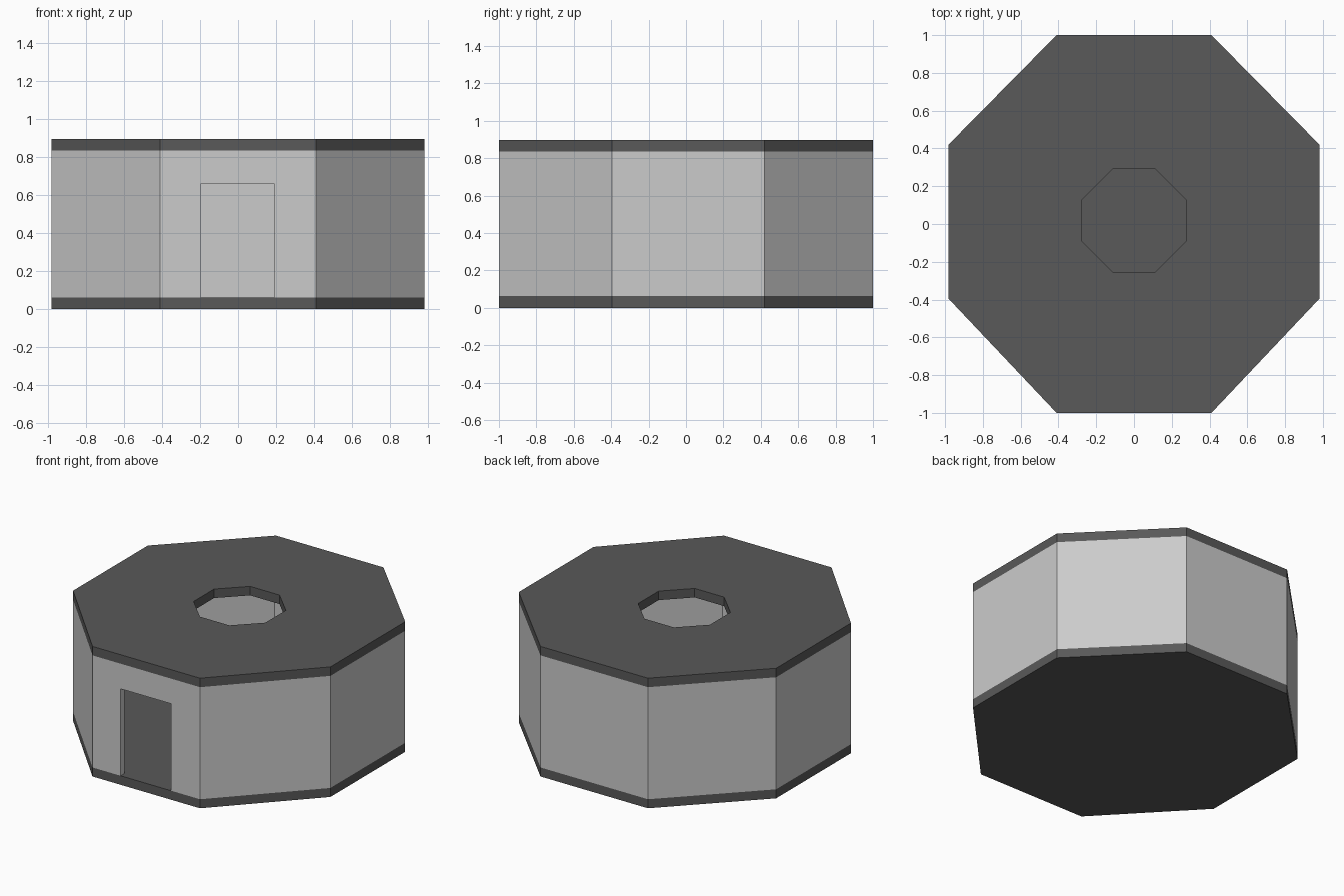
import bpy

if "Cube" in bpy.data.objects:
    bpy.data.objects.remove(bpy.data.objects["Cube"])

BASE, EAVE, TOP = 0.062, 0.835, 0.897   # floor top, wall top, roof top
WALL = 0.957                            # inner wall outline scale


def octagon(right_half):
    """Mirror the right-hand points (listed front to back) into a full loop."""
    return right_half + [(-x, y) for x, y in reversed(right_half)]


outer = octagon([(0.41, -1.0), (0.982, -0.395), (0.982, 0.42), (0.41, 1.0)])
inner = [(x * WALL, y * WALL) for x, y in outer]
skylight = octagon([(0.112, -0.255), (0.274, -0.093), (0.274, 0.13), (0.112, 0.292)])

dark = bpy.data.materials.new("dark_grey")
dark.diffuse_color = (0.1, 0.1, 0.1, 1)
dark.use_nodes = True
dark.node_tree.nodes["Principled BSDF"].inputs["Base Color"].default_value = dark.diffuse_color


def prism(name, loop, z0, z1, hole=None, mat=None):
    """Extrude a loop between two heights, optionally with a matching hole."""
    n = len(loop)
    loops = [loop] + ([hole] if hole else [])
    verts = [(x, y, z) for lp in loops for z in (z0, z1) for x, y in lp]
    faces = []
    for i in range(n):
        j = (i + 1) % n
        faces.append((i, j, n + j, n + i))
        if hole:
            faces += [(2*n + j, 2*n + i, 3*n + i, 3*n + j),
                      (n + i, n + j, 3*n + j, 3*n + i),
                      (j, i, 2*n + i, 2*n + j)]
    if not hole:
        faces += [tuple(reversed(range(n))), tuple(range(n, 2 * n))]
    mesh = bpy.data.meshes.new(name)
    mesh.from_pydata(verts, [], faces)
    if mat:
        mesh.materials.append(mat)
    obj = bpy.data.objects.new(name, mesh)
    bpy.context.collection.objects.link(obj)
    return obj


# Floor slab, wall ring and roof slab with skylight
prism("floor", outer, 0, BASE, mat=dark)
walls = prism("walls", outer, BASE, EAVE, hole=inner)
prism("roof", outer, EAVE, TOP, hole=skylight, mat=dark)

# Doorway cut through the front wall, down to the floor
cutter = prism("doorway_cutter",
               [(-0.195, -1.1), (0.19, -1.1), (0.19, -0.85), (-0.195, -0.85)],
               BASE - 0.05, 0.662)
cutter.hide_render = True
cutter.display_type = 'WIRE'
cut = walls.modifiers.new("doorway", 'BOOLEAN')
cut.operation = 'DIFFERENCE'
cut.solver = 'EXACT'
cut.object = cutter
